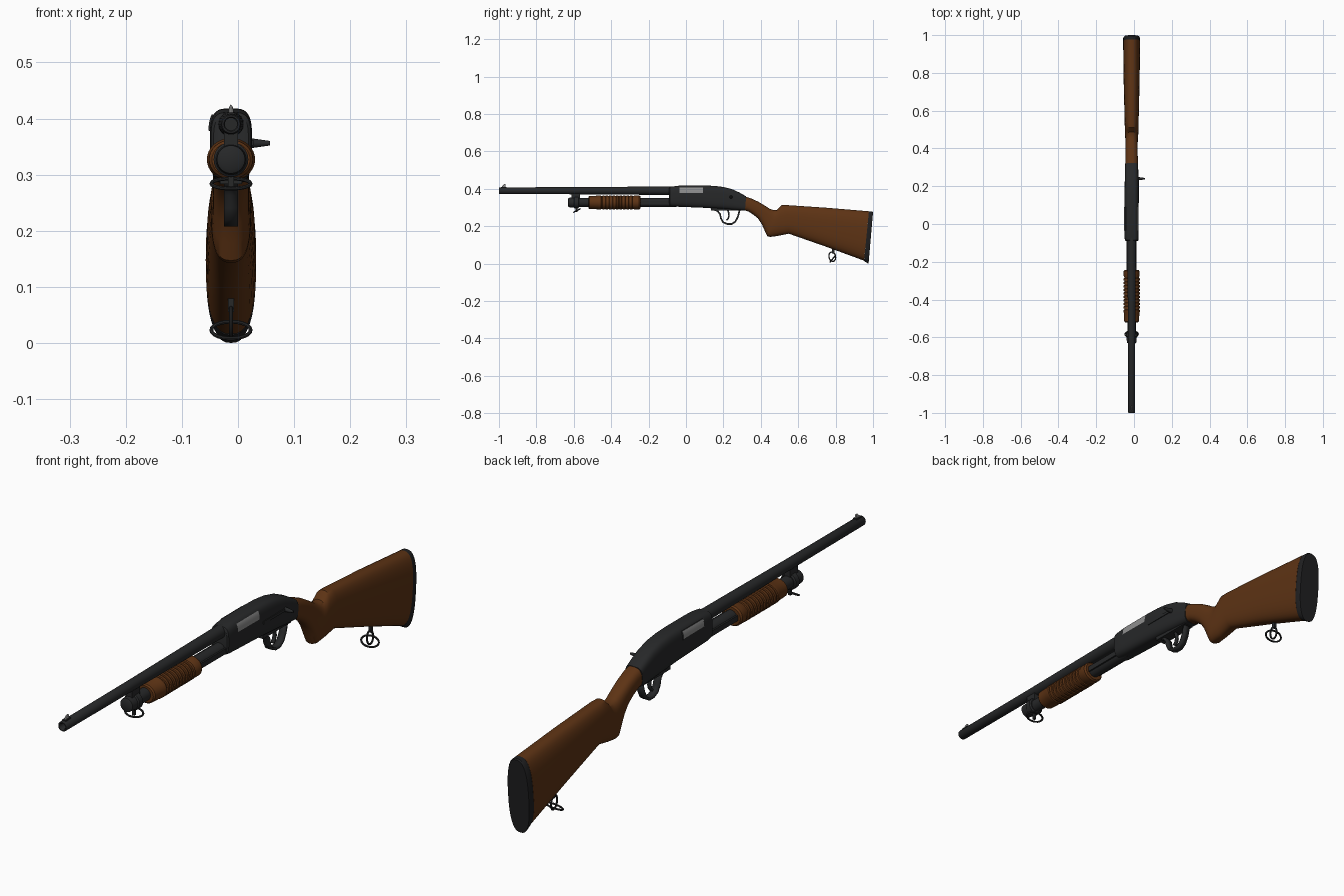
import bpy, bmesh, math
from mathutils import Vector

cube = bpy.data.objects.get("Cube")
if cube:
    bpy.data.objects.remove(cube, do_unlink=True)

CX = -0.0125  # centre plane; the side handle shifts the body off x = 0


def material(name, r, g, b):
    m = bpy.data.materials.new(name)
    m.use_nodes = True
    m.diffuse_color = (r, g, b, 1)
    bsdf = next(n for n in m.node_tree.nodes if n.type == 'BSDF_PRINCIPLED')
    bsdf.inputs["Base Color"].default_value = (r, g, b, 1)
    return m


STEEL = material("dark steel", 0.02, 0.021, 0.022)
WOOD = material("brown wood", 0.11, 0.033, 0.007)
RUBBER = material("black rubber", 0.014, 0.014, 0.015)
SILVER = material("bright steel", 0.27, 0.27, 0.27)


def smooth(ob, angle=35):
    bpy.ops.object.select_all(action='DESELECT')
    ob.select_set(True)
    bpy.context.view_layer.objects.active = ob
    bpy.ops.object.shade_smooth_by_angle(angle=math.radians(angle))


def finish(name, bm, *mats):
    bmesh.ops.recalc_face_normals(bm, faces=bm.faces)
    me = bpy.data.meshes.new(name)
    bm.to_mesh(me)
    bm.free()
    for m in mats:
        me.materials.append(m)
    ob = bpy.data.objects.new(name, me)
    bpy.context.collection.objects.link(ob)
    smooth(ob)
    return ob


def loft_bm(sections, power=2.0, n=24):
    """Skin rings given as (top y, top z, bottom y, bottom z, half width)."""
    bm = bmesh.new()
    rings = []
    for yt, zt, yb, zb, w in sections:
        ring = []
        for i in range(n):
            a = math.tau * i / n
            c, s = math.cos(a), math.sin(a)
            c = math.copysign(abs(c) ** (2 / power), c)
            s = math.copysign(abs(s) ** (2 / power), s)
            ring.append(bm.verts.new((CX + w * c,
                                      (yt + yb) / 2 + (yt - yb) / 2 * s,
                                      (zt + zb) / 2 + (zt - zb) / 2 * s)))
        rings.append(ring)
    for r, q in zip(rings, rings[1:]):
        for i in range(n):
            j = (i + 1) % n
            bm.faces.new((r[i], r[j], q[j], q[i]))
    bm.faces.new(rings[0])
    bm.faces.new(rings[-1])
    return bm


def lathe(name, z, profile, mat, squash=1.0, n=24):
    rows = [(y, z + r * squash, y, z - r * squash, r) for y, r in profile]
    return finish(name, loft_bm(rows, n=n), mat)


def box(name, centre, size, mat):
    bm = bmesh.new()
    bmesh.ops.create_cube(bm, size=1)
    for v in bm.verts:
        v.co = Vector(centre) + Vector(a * b for a, b in zip(v.co, size))
    return finish(name, bm, mat)


def ribbon(name, path, width, thick, mat):
    """Bent flat strip following (y, z) points."""
    bm = bmesh.new()
    rows = [[bm.verts.new((CX + s * width / 2, y, z)) for s in (-1, 1)] for y, z in path]
    for a, b in zip(rows, rows[1:]):
        bm.faces.new((a[0], a[1], b[1], b[0]))
    ob = finish(name, bm, mat)
    mod = ob.modifiers.new("thickness", 'SOLIDIFY')
    mod.thickness = thick
    mod.offset = 0
    return ob


def loop(name, centre, u, v, radius, mat, n=24, m=8):
    """Elliptical wire ring spanned by half axes u and v."""
    u, v, centre = Vector(u), Vector(v), Vector(centre)
    normal = u.cross(v).normalized()
    bm = bmesh.new()
    rings = []
    for i in range(n):
        a = math.tau * i / n
        p = u * math.cos(a) + v * math.sin(a)
        tangent = (v * math.cos(a) - u * math.sin(a)).normalized()
        out = tangent.cross(normal)
        rings.append([bm.verts.new(centre + p + radius * (out * math.cos(b) + normal * math.sin(b)))
                      for b in (math.tau * k / m for k in range(m))])
    for i in range(n):
        r, q = rings[i], rings[(i + 1) % n]
        for k in range(m):
            bm.faces.new((r[k], r[(k + 1) % m], q[(k + 1) % m], q[k]))
    return finish(name, bm, mat)


# Barrel with open bore, and its sight
lathe("barrel", 0.39, [(-0.92, 0.011), (-0.997, 0.011), (-1, 0.013), (-1, 0.016), (-0.997, 0.018),
                       (-0.6, 0.019), (-0.2, 0.022), (-0.05, 0.023)], STEEL)
box("sight_base", (CX, -0.975, 0.407), (0.014, 0.03, 0.008), STEEL)
finish("front_sight", loft_bm([(-0.985, 0.411, -0.985, 0.405, 0.005),
                               (-0.974, 0.425, -0.974, 0.405, 0.004),
                               (-0.966, 0.425, -0.964, 0.405, 0.004)], n=8), SILVER)

# Magazine tube, end cap and lug
lathe("magazine_tube", 0.327, [(-0.59, 0.023), (-0.05, 0.023)], STEEL)
lathe("magazine_cap", 0.327, [(-0.632, 0.018), (-0.628, 0.025), (-0.6, 0.027), (-0.596, 0.031),
                              (-0.576, 0.031), (-0.572, 0.026)], STEEL)
box("barrel_lug", (CX, -0.59, 0.363), (0.025, 0.045, 0.03), STEEL)
for side, s in (("left", 1), ("right", -1)):
    box(side + "_action_bar", (CX + s * 0.024, -0.15, 0.327), (0.006, 0.22, 0.02), STEEL)

# Ribbed sliding grip
profile = [(-0.521, 0.034), (-0.516, 0.039), (-0.47, 0.041)]
ribs, start, pitch = 10, -0.465, 0.0185
for i in range(ribs):
    y = start + i * pitch
    profile += [(y, 0.043), (y + pitch * 0.55, 0.043), (y + pitch * 0.65, 0.039), (y + pitch * 0.9, 0.039)]
profile += [(-0.275, 0.042), (-0.25, 0.042), (-0.244, 0.037)]
lathe("fore_grip", 0.327, profile, WOOD, squash=0.89, n=32)

# Receiver with a bright bolt panel sunk into each side
bm = loft_bm([(-0.09, 0.405, -0.09, 0.313, 0.031), (-0.086, 0.411, -0.086, 0.308, 0.0355),
              (-0.07, 0.413, -0.07, 0.306, 0.0375), (-0.035, 0.417, -0.035, 0.304, 0.0375),
              (0.09, 0.418, 0.09, 0.299, 0.0375), (0.15, 0.416, 0.15, 0.295, 0.0375),
              (0.2, 0.41, 0.2, 0.292, 0.037), (0.25, 0.397, 0.245, 0.288, 0.036),
              (0.29, 0.378, 0.285, 0.285, 0.035), (0.322, 0.359, 0.315, 0.284, 0.034)],
             power=3.5, n=48)
for s in (1, -1):
    port = []
    for f in bm.faces:
        c = f.calc_center_median()
        if -0.035 < c.y < 0.09 and 0.37 < c.z < 0.406 and (c.x - CX) * s > 0:
            port.append(f)
            f.material_index = 1
    rim = bmesh.ops.inset_region(bm, faces=port, thickness=0.002, depth=-0.003)
    for f in rim["faces"]:
        f.material_index = 0
finish("receiver", bm, STEEL, SILVER)
box("side_slot", (CX + 0.037, 0.175, 0.357), (0.006, 0.13, 0.01), STEEL)

# Side handle
bm = bmesh.new()
bmesh.ops.create_cone(bm, cap_ends=True, segments=16, radius1=0.009, radius2=0.004, depth=0.035)
for v in bm.verts:
    x, y, z = v.co
    v.co = (0.0395 + z, 0.24 + x, 0.356 + y)
finish("side_handle", bm, STEEL)

# Trigger group
box("trigger_plate", (CX, 0.215, 0.291), (0.04, 0.16, 0.016), STEEL)
ribbon("trigger_guard", [(0.14, 0.292), (0.168, 0.282), (0.182, 0.265), (0.187, 0.242), (0.198, 0.222),
                         (0.22, 0.212), (0.245, 0.212), (0.264, 0.225), (0.277, 0.25), (0.287, 0.287)],
       0.025, 0.009, STEEL)
ribbon("trigger", [(0.222, 0.29), (0.229, 0.27), (0.23, 0.255), (0.226, 0.242), (0.217, 0.232)],
       0.012, 0.008, STEEL)

# Stock with pistol grip
finish("stock", loft_bm([(0.315, 0.36, 0.308, 0.287, 0.033), (0.345, 0.35, 0.335, 0.278, 0.033),
                         (0.385, 0.332, 0.36, 0.262, 0.032), (0.42, 0.311, 0.385, 0.242, 0.032),
                         (0.45, 0.292, 0.405, 0.212, 0.032), (0.47, 0.286, 0.42, 0.178, 0.033),
                         (0.487, 0.288, 0.434, 0.147, 0.034), (0.499, 0.3, 0.45, 0.143, 0.035),
                         (0.512, 0.313, 0.49, 0.148, 0.036), (0.54, 0.313, 0.55, 0.16, 0.037),
                         (0.75, 0.299, 0.745, 0.092, 0.042), (0.978, 0.28, 0.952, 0.016, 0.045)],
                        power=2.6, n=40), WOOD)
finish("butt_pad", loft_bm([(0.978, 0.28, 0.952, 0.014, 0.0445), (0.996, 0.279, 0.97, 0.003, 0.0445),
                            (1.0, 0.275, 0.976, 0.0, 0.042)], power=2.6, n=40), RUBBER)

# Sling swivels
loop("front_swivel", (CX, -0.583, 0.284), (0.035, 0, 0), (0, 0.017, 0.009), 0.0035, STEEL)
box("front_swivel_post", (CX, -0.585, 0.29), (0.01, 0.01, 0.03), STEEL)
loop("rear_swivel", (CX, 0.782, 0.023), (0.035, 0, 0), (0, 0.012, 0.015), 0.0035, STEEL)
loop("rear_swivel_link", (CX, 0.782, 0.037), (0, 0.016, 0.008), (0, -0.008, 0.024), 0.0035, STEEL)
box("rear_swivel_post", (CX, 0.787, 0.07), (0.01, 0.012, 0.03), STEEL)
